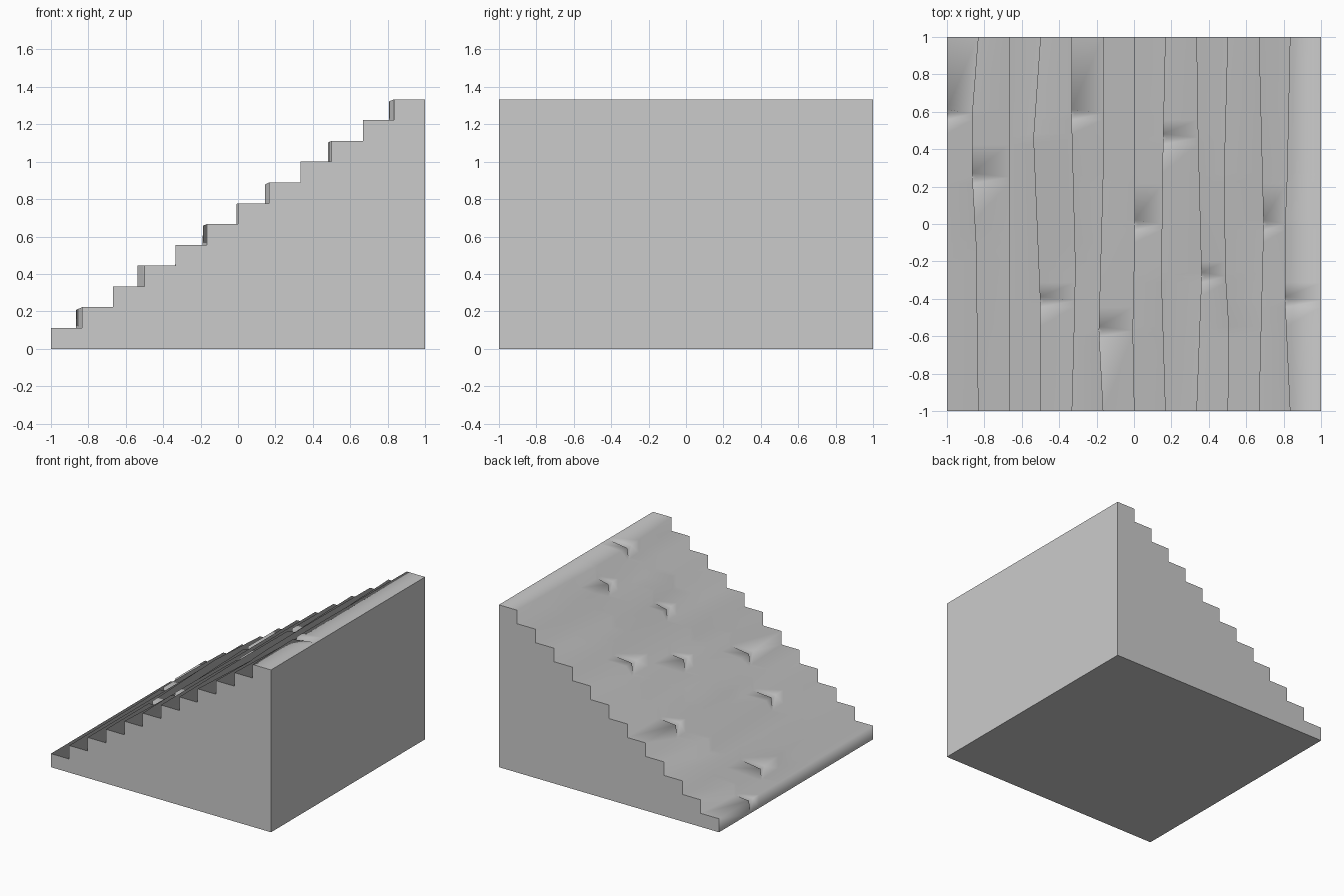
import bpy, bmesh

if "Cube" in bpy.data.objects:
    bpy.data.objects.remove(bpy.data.objects["Cube"])

N = 12
RUN, RISE = 2 / N, 1 / 9

# nose wander per step: (y, x offset) control points between the fixed ends
wander = {
    1: [(-0.1, -0.012), (0.25, -0.032), (0.59, -0.032)],
    3: [(-0.41, -0.002), (0.46, -0.038)],
    4: [(-0.41, 0.016), (-0.2, 0.018), (0.59, -0.002)],
    5: [(-0.57, -0.022), (0.25, 0)],
    6: [(-0.57, -0.008), (0.0, 0.004), (0.59, 0)],
    7: [(-0.28, -0.022), (0.0, -0.018), (0.46, -0.012)],
    8: [(-0.28, 0.027), (0.46, 0.008)],
    9: [(-0.57, 0.006), (-0.28, -0.012), (0.25, -0.02)],
    10: [(0.0, 0.025)],
    11: [(-0.41, -0.027), (0.0, -0.026), (0.25, -0.016)],
}
# y position of the crack in each cracked step
cracks = {0: 0.59, 1: 0.25, 3: -0.41, 4: 0.59, 5: -0.57, 6: 0.0,
          7: 0.46, 8: -0.28, 10: 0.0, 11: -0.41}


def offset(i, y):
    pts = [(-1, 0)] + wander.get(i, []) + [(1, 0)]
    for (y0, a), (y1, b) in zip(pts, pts[1:]):
        if y <= y1:
            return a + (b - a) * (y - y0) / (y1 - y0)
    return 0


ys = {-1.0, 1.0}
for c in cracks.values():
    ys |= {round(c - 0.034, 4), c, round(c + 0.022, 4)}
for pts in wander.values():
    ys |= {p[0] for p in pts}
ys = sorted(ys)

bm = bmesh.new()

# rows of vertices running along y: riser foot and nose of each step, then the back edge
rows = []
for i in range(N):
    x = -1 + i * RUN
    foot, nose = [], []
    for y in ys:
        d = offset(i, y)
        drop = 0 if i == 3 else 0.45 * abs(d)
        foot.append(bm.verts.new((x + d, y, i * RISE)))
        cut = cracks.get(i) == y
        nose.append(bm.verts.new((x + d + (0.02 if cut else 0), y,
                                  (i + 1) * RISE - (0.06 if cut else drop))))
    rows += [foot, nose]
rows.append([bm.verts.new((1, y, N * RISE)) for y in ys])
floor = [bm.verts.new((1, y, 0)) for y in ys]

# worn risers and treads; cracks taper to a point at the rear of the tread
for r in range(len(rows) - 1):
    a, b = rows[r], rows[r + 1]
    c = cracks.get(r // 2)
    for k in range(len(ys) - 1):
        quad = (a[k], b[k], b[k + 1], a[k + 1])
        if c == ys[k]:
            if r % 2:
                tris = [(a[k], b[k], a[k + 1]), (b[k], b[k + 1], a[k + 1])]
            else:
                tris = [(a[k], b[k], b[k + 1]), (a[k], b[k + 1], a[k + 1])]
        elif c == ys[k + 1]:
            if r % 2:
                tris = [(a[k], b[k + 1], a[k + 1]), (a[k], b[k], b[k + 1])]
            else:
                tris = [(a[k + 1], b[k], b[k + 1]), (a[k], b[k], a[k + 1])]
        else:
            tris = [quad]
        for t in tris:
            bm.faces.new(t).smooth = True

# flat back, underside and stepped sides
bm.faces.new(rows[-1] + floor[::-1])
bm.faces.new(floor + rows[0][::-1])
for e in (0, -1):
    bm.faces.new([r[e] for r in rows] + [floor[e]])
bmesh.ops.recalc_face_normals(bm, faces=bm.faces)

mesh = bpy.data.meshes.new("worn_stone_stairs")
bm.to_mesh(mesh)
bm.free()
stairs = bpy.data.objects.new("worn_stone_stairs", mesh)
bpy.context.collection.objects.link(stairs)
